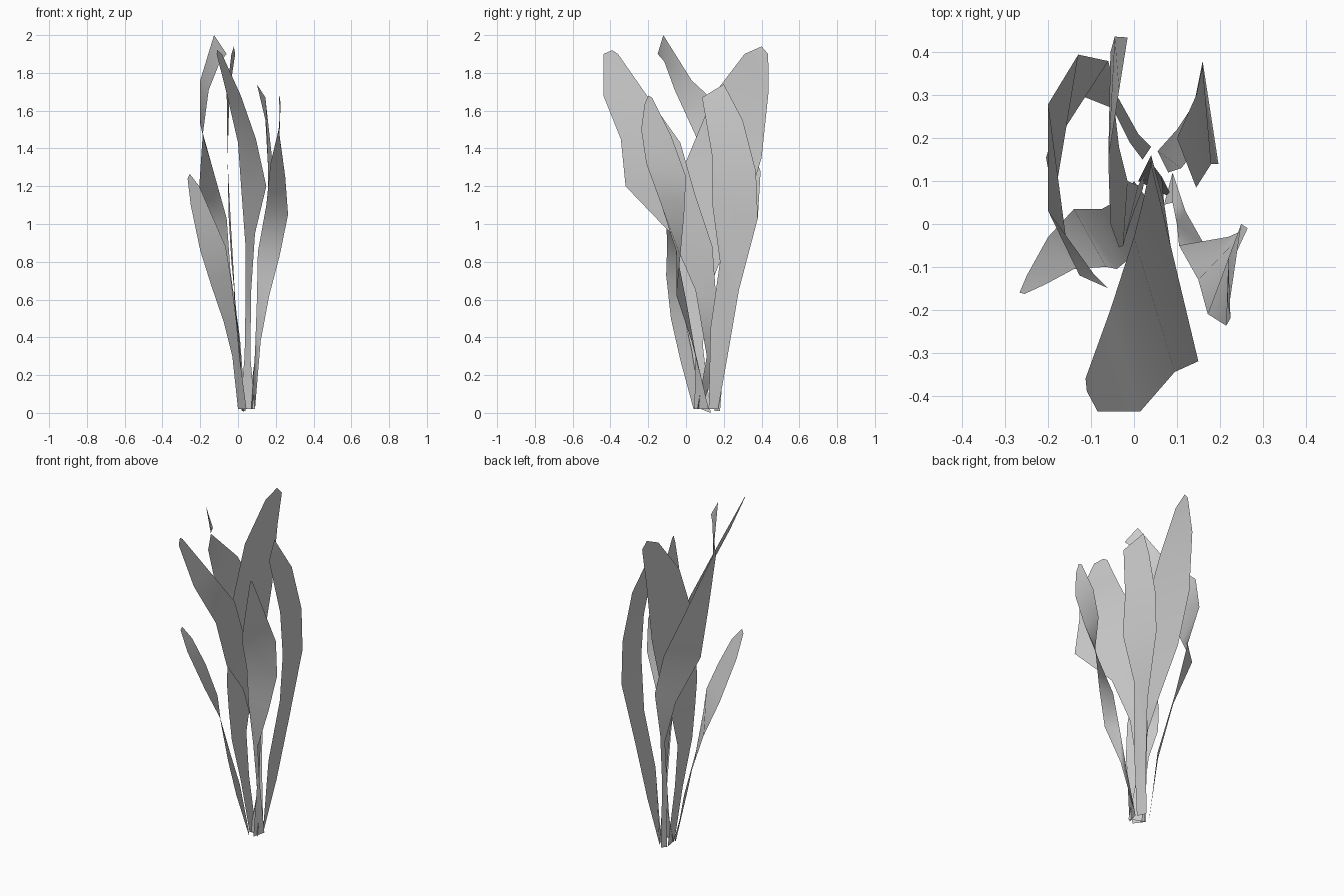
import bpy
import bmesh


def leaf(name, edge_a, edge_b, tip):
    """Thin twisted blade lofted between two edge paths, closed by a tip point."""
    bm = bmesh.new()
    a = [bm.verts.new(p) for p in edge_a]
    b = [bm.verts.new(p) for p in edge_b]
    for i in range(len(a) - 1):
        bm.faces.new((a[i], b[i], b[i + 1], a[i + 1]))
    bm.faces.new((a[-1], b[-1], bm.verts.new(tip)))
    for f in bm.faces:
        f.smooth = True
    mesh = bpy.data.meshes.new(name)
    bm.to_mesh(mesh)
    bm.free()
    obj = bpy.data.objects.new(name, mesh)
    bpy.context.collection.objects.link(obj)
    return obj


# Broad blade bending forward
leaf("front_leaf",
     [(.01, .1, .02), (.035, .15, .3), (.04, .16, .6), (.04, .14, .88),
      (.02, .05, 1.15), (0, -.03, 1.43), (-.055, -.2, 1.67), (-.113, -.36, 1.9)],
     [(.09, .06, .02), (.065, .11, .3), (.07, .05, .65), (.09, -.08, .95),
      (.15, -.32, 1.2), (.095, -.345, 1.45), (.015, -.437, 1.68), (-.085, -.437, 1.9)],
     (-.11, -.39, 1.92))

# Short blade leaning left
leaf("left_leaf",
     [(0, .1, .02), (-.03, .06, .3), (-.075, .035, .48), (-.14, .035, .67),
      (-.2, -.03, .86), (-.25, -.12, 1.1), (-.267, -.16, 1.24)],
     [(.045, .04, .02), (.01, -.03, .28), (-.01, -.08, .5), (-.04, -.105, .73),
      (-.065, -.1, .88), (-.14, -.105, 1.05), (-.205, -.14, 1.2)],
     (-.255, -.163, 1.265))

# Twisting blade on the right
leaf("right_leaf",
     [(.09, .12, .02), (.12, .03, .38), (.165, -.05, .62), (.22, -.03, .83),
      (.265, -.01, 1.05), (.25, 0, 1.25), (.22, -.08, 1.47), (.218, -.18, 1.67)],
     [(.07, .045, .02), (.09, .05, .32), (.1, 0, .6), (.105, -.05, .85),
      (.15, -.13, 1.1), (.172, -.21, 1.32), (.215, -.237, 1.5), (.225, -.22, 1.63)],
     (.222, -.2, 1.68))

# Blade behind on the right, curling inward at the top
leaf("back_right_leaf",
     [(.055, .17, .02), (.1, .22, .3), (.14, .28, .65), (.16, .38, 1.03),
      (.16, .37, 1.28), (.145, .3, 1.55)],
     [(.08, .12, .02), (.11, .13, .45), (.15, .18, .8), (.197, .14, 1.1),
      (.18, .14, 1.35), (.145, .085, 1.67)],
     (.1, .2, 1.74))

# Tall blade sweeping round the back left and forward to its tip
leaf("back_left_leaf",
     [(.04, .18, .01), (.01, .21, .4), (-.04, .3, .75), (-.06, .38, 1.03),
      (-.13, .395, 1.28), (-.2, .28, 1.53), (-.2, .03, 1.76), (-.127, -.12, 2)],
     [(.02, .15, .01), (-.01, .19, .38), (-.05, .27, .7), (-.15, .31, .98),
      (-.205, .155, 1.2), (-.187, .05, 1.47), (-.155, -.06, 1.71), (-.095, -.115, 1.86)],
     (-.06, -.15, 1.9))

# Wide upright blade, edge-on from the front
leaf("back_leaf",
     [(.03, .13, 0), (.01, .09, .35), (-.015, .1, .6), (-.035, .18, .8),
      (-.05, .31, 1.05), (-.055, .4, 1.35), (-.045, .437, 1.7), (-.015, .435, 1.9)],
     [(.02, .08, .02), (0, .03, .33), (-.02, -.03, .6), (-.025, -.05, .78),
      (-.035, -.055, .95), (-.055, 0, 1.33), (-.06, .15, 1.69), (-.035, .31, 1.9)],
     (-.022, .4, 1.94))
